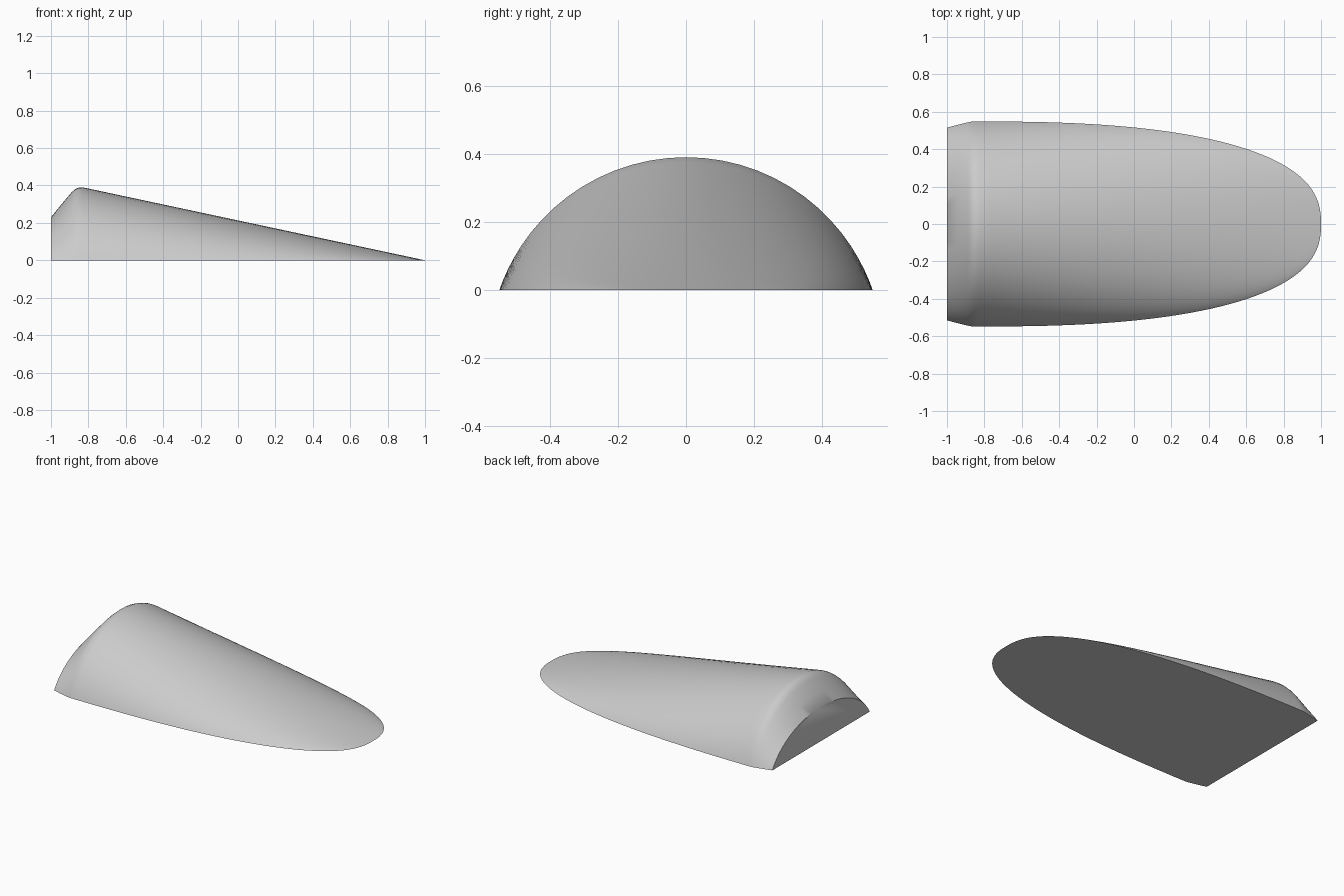
import bpy, bmesh
from math import sin, cos, pi, sqrt, radians

cube = bpy.data.objects.get("Cube")
if cube:
    bpy.data.objects.remove(cube, do_unlink=True)

grey = bpy.data.materials.new("light_grey")
grey.use_nodes = True
colour = (0.6, 0.6, 0.6, 1)
grey.diffuse_color = colour
grey.node_tree.nodes["Principled BSDF"].inputs["Base Color"].default_value = colour

STEPS = 32
HALF_W, TOP, CREST = 0.548, 0.39, -0.83

# Heel stations: x, half width, height
heel = [(-1, 0.515, 0.23), (-0.945, 0.53, 0.298), (-0.89, 0.543, 0.363),
        (-0.87, 0.547, 0.381), (-0.85, 0.548, 0.389)]


def taper(i, n=40):
    """Station on the long slope, crowded towards the rounded tip."""
    t = sin(pi / 2 * i / n)
    x = CREST + (1 - CREST) * t
    return x, HALF_W * (1 - t ** 2.5) ** 0.4, TOP * (1 - t)


stations = heel + [taper(i) for i in range(40)]

# Arch: a circular arc scaled to each station
radius = (HALF_W ** 2 + TOP ** 2) / (2 * TOP)
drop = radius - TOP
bm = bmesh.new()
rows = []
for x, w, h in stations:
    row = []
    for j in range(STEPS + 1):
        u = -cos(pi * j / STEPS)
        z = (sqrt(radius ** 2 - (u * HALF_W) ** 2) - drop) / TOP
        row.append(bm.verts.new((x, u * w, max(0, z) * h)))
    rows.append(row)
tip = bm.verts.new((1, 0, 0))

# Curved skin
for a, b in zip(rows, rows[1:]):
    for j in range(STEPS):
        bm.faces.new((a[j], b[j], b[j + 1], a[j + 1]))
for j in range(STEPS):
    bm.faces.new((rows[-1][j], tip, rows[-1][j + 1]))

# Flat heel face and flat underside
bm.faces.new(rows[0])
for a, b in zip(rows, rows[1:]):
    bm.faces.new((a[0], a[-1], b[-1], b[0]))
bm.faces.new((rows[-1][0], rows[-1][-1], tip))
bmesh.ops.recalc_face_normals(bm, faces=bm.faces[:])

mesh = bpy.data.meshes.new("wedge_body")
bm.to_mesh(mesh)
bm.free()
mesh.materials.append(grey)
body = bpy.data.objects.new("wedge_body", mesh)
bpy.context.collection.objects.link(body)
bpy.context.view_layer.objects.active = body
body.select_set(True)
bpy.ops.object.shade_smooth_by_angle(angle=radians(40))
